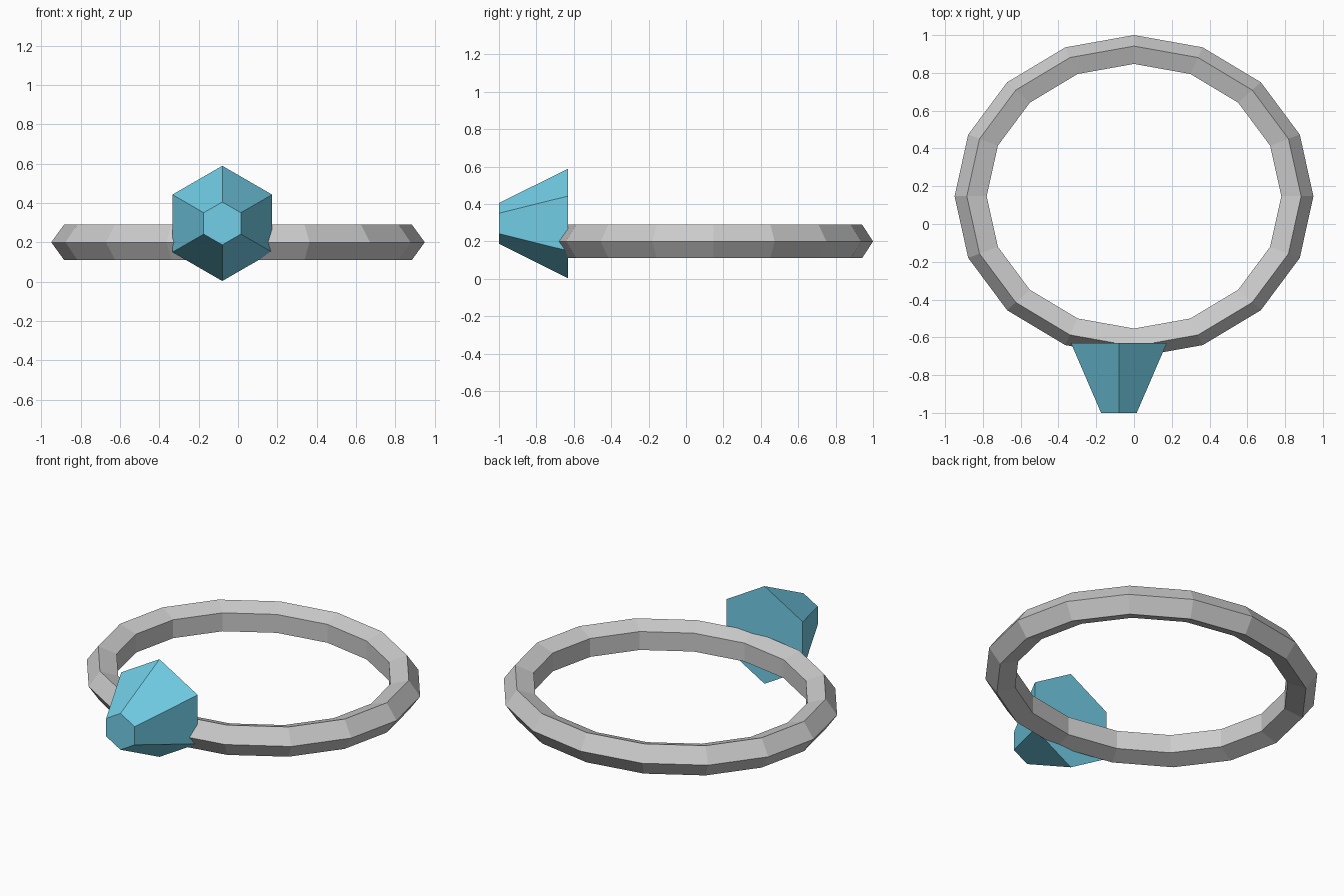
import bpy
from math import radians

if "Cube" in bpy.data.objects:
    bpy.data.objects.remove(bpy.data.objects["Cube"])

# Band: low-poly torus with a five-sided section, slightly oval
bpy.ops.mesh.primitive_torus_add(
    major_segments=16, minor_segments=5,
    major_radius=0.856, minor_radius=0.094,
    location=(0, 0.147, 0.2))
band = bpy.context.object
band.name = "band"
band.scale = (1, 0.898, 1)
bpy.ops.object.transform_apply(location=False, rotation=False, scale=True)

# Gem: six-sided tapered stone, narrow end pointing to the front
bpy.ops.mesh.primitive_cone_add(
    vertices=6, radius1=0.293, radius2=0.109, depth=0.37,
    location=(-0.08, -0.815, 0.296), rotation=(radians(90), 0, 0))
gem = bpy.context.object
gem.name = "gem"

# Blue stone colour
blue = bpy.data.materials.new("gem_blue")
blue.diffuse_color = (0.17, 0.62, 0.8, 1)
blue.use_nodes = True
blue.node_tree.nodes["Principled BSDF"].inputs["Base Color"].default_value = blue.diffuse_color
gem.data.materials.append(blue)
